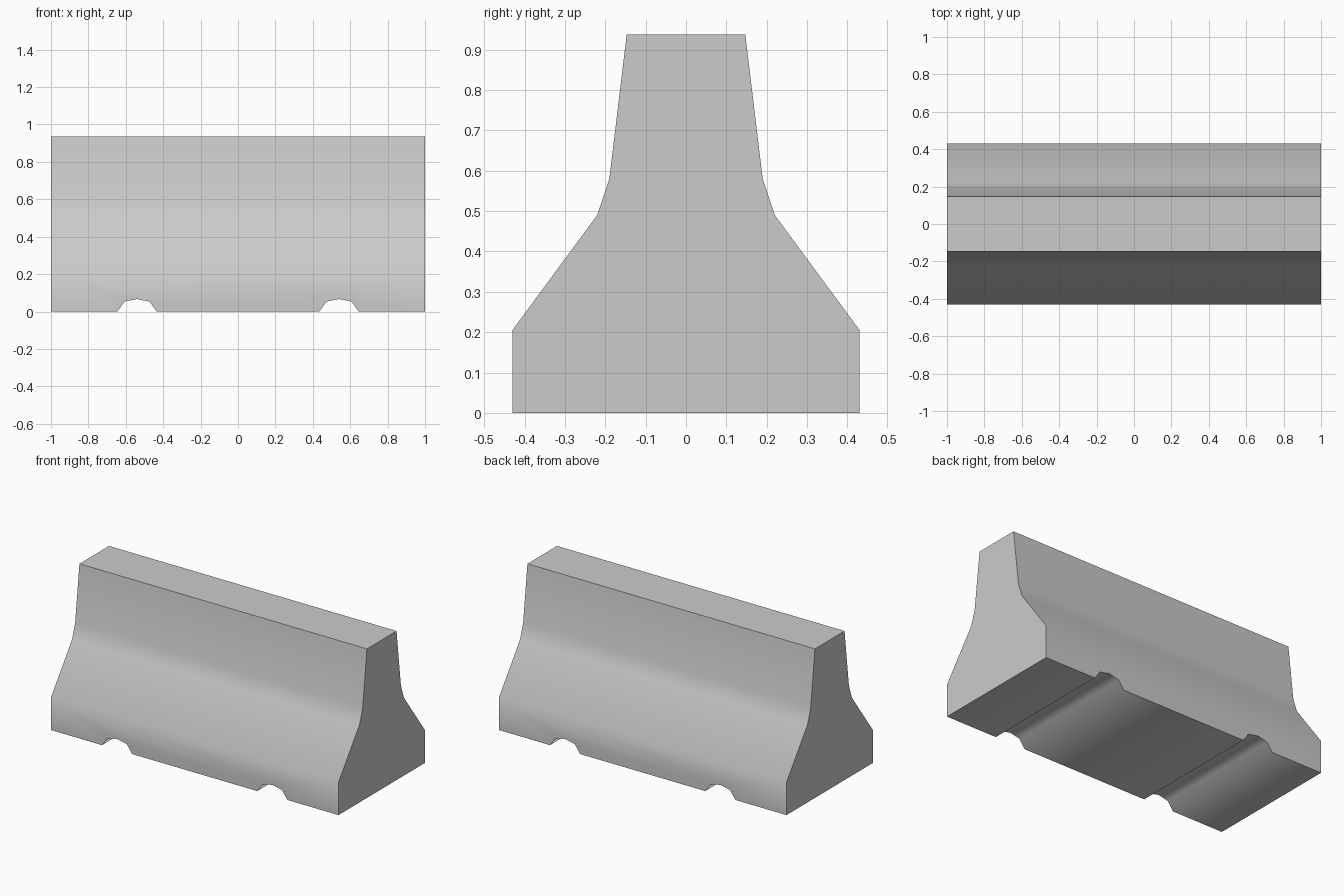
import bpy
import bmesh
import math
from mathutils import Vector

cube = bpy.data.objects.get("Cube")
if cube:
    bpy.data.objects.remove(cube, do_unlink=True)

concrete = bpy.data.materials.new("concrete_grey")
concrete.use_nodes = True
grey = (0.6, 0.6, 0.6, 1)
concrete.diffuse_color = grey
concrete.node_tree.nodes["Principled BSDF"].inputs["Base Color"].default_value = grey


def prism(name, outline, sweep):
    """Extrude a closed outline of 3D points along a vector."""
    bm = bmesh.new()
    face = bm.faces.new([bm.verts.new(p) for p in outline])
    result = bmesh.ops.extrude_face_region(bm, geom=[face])
    moved = [v for v in result["geom"] if isinstance(v, bmesh.types.BMVert)]
    bmesh.ops.translate(bm, verts=moved, vec=Vector(sweep))
    bmesh.ops.recalc_face_normals(bm, faces=bm.faces)
    mesh = bpy.data.meshes.new(name)
    bm.to_mesh(mesh)
    bm.free()
    mesh.materials.append(concrete)
    obj = bpy.data.objects.new(name, mesh)
    bpy.context.collection.objects.link(obj)
    return obj


# Barrier body: mirrored half section swept along its length
half = [(0.43, 0), (0.43, 0.205), (0.22, 0.49), (0.19, 0.58), (0.147, 0.937)]
section = half + [(-y, z) for y, z in reversed(half)]
barrier = prism("road_barrier", [(-1, y, z) for y, z in section], (2, 0, 0))
bpy.context.view_layer.objects.active = barrier
barrier.select_set(True)

# Lifting channels cut through the base
channel = [(-0.105, 0), (-0.067, 0.053), (0, 0.067), (0.067, 0.053), (0.105, 0),
           (0.105, -0.1), (-0.105, -0.1)]
for centre in (-0.54, 0.54):
    cutter = prism("channel_cutter", [(centre + x, -0.6, z) for x, z in channel], (0, 1.2, 0))
    cutter.hide_render = True
    cut = barrier.modifiers.new("channel", 'BOOLEAN')
    cut.operation = 'DIFFERENCE'
    cut.solver = 'EXACT'
    cut.object = cutter
    bpy.ops.object.modifier_apply(modifier=cut.name)
    bpy.data.objects.remove(cutter, do_unlink=True)

# Soft bends along the flanks and channels, crisp top and ends
bpy.ops.object.shade_smooth_by_angle(angle=math.radians(60))
